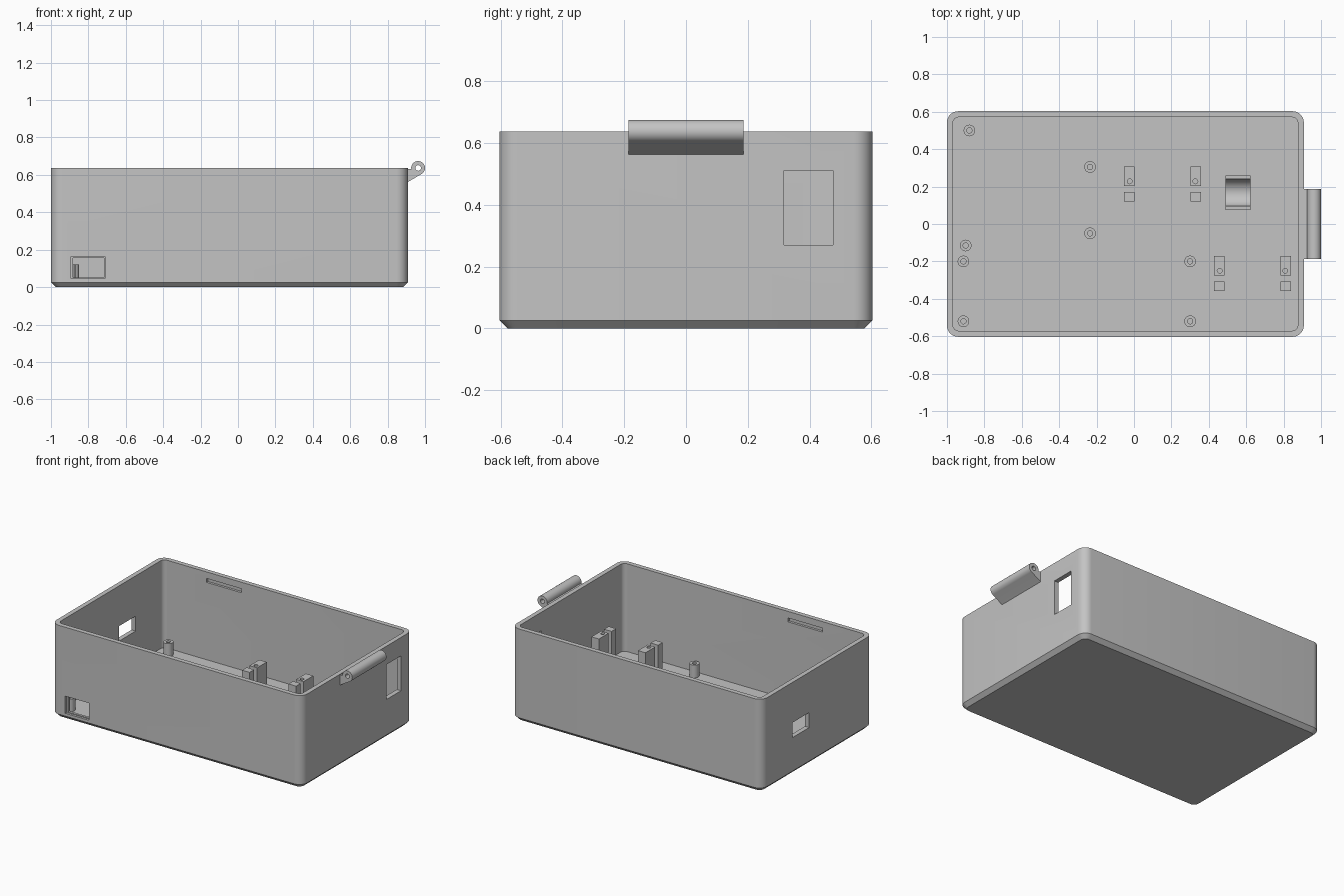
import bpy, bmesh
from math import cos, sin, pi, radians

cube = bpy.data.objects.get("Cube")
if cube:
    bpy.data.objects.remove(cube, do_unlink=True)

# One grey plastic for everything
plastic = bpy.data.materials.new("grey_plastic")
plastic.use_nodes = True
GREY = (0.55, 0.55, 0.55, 1)
plastic.diffuse_color = GREY
plastic.node_tree.nodes["Principled BSDF"].inputs["Base Color"].default_value = GREY

X0, X1, Y, TOP = -1.0, 0.908, 0.603, 0.637
WALL, FLOOR, CHAMFER = 0.032, 0.033, 0.026


def loft(name, rings):
    """Skin a stack of equal-length point rings and cap both ends."""
    bm = bmesh.new()
    loops = [[bm.verts.new(p) for p in ring] for ring in rings]
    n = len(loops[0])
    for a, b in zip(loops, loops[1:]):
        for i in range(n):
            j = (i + 1) % n
            bm.faces.new((a[i], a[j], b[j], b[i]))
    bm.faces.new(loops[0])
    bm.faces.new(loops[-1])
    bmesh.ops.recalc_face_normals(bm, faces=bm.faces)
    mesh = bpy.data.meshes.new(name)
    bm.to_mesh(mesh)
    bm.free()
    mesh.materials.append(plastic)
    ob = bpy.data.objects.new(name, mesh)
    bpy.context.collection.objects.link(ob)
    return ob


def activate(ob):
    bpy.ops.object.select_all(action='DESELECT')
    ob.select_set(True)
    bpy.context.view_layer.objects.active = ob


def smooth(ob):
    activate(ob)
    bpy.ops.object.shade_smooth_by_angle(angle=radians(30))


def cut(ob, cutter):
    cutter.hide_render = True
    mod = ob.modifiers.new("cut", 'BOOLEAN')
    mod.operation, mod.solver, mod.object = 'DIFFERENCE', 'EXACT', cutter
    activate(ob)
    bpy.ops.object.modifier_apply(modifier=mod.name)
    bpy.data.objects.remove(cutter, do_unlink=True)


def box(name, x0, x1, y0, y1, z0, z1):
    return loft(name, [[(x0, y0, z), (x1, y0, z), (x1, y1, z), (x0, y1, z)]
                       for z in (z0, z1)])


def circle(x, y, z, r, n=24):
    return [(x + r * cos(2 * pi * i / n), y + r * sin(2 * pi * i / n), z)
            for i in range(n)]


def rounded(inset, z, r, steps=8):
    """Rounded rectangle ring, inset from the case outline."""
    ring = []
    corners = [(X1, Y, 0), (X0, Y, 1), (X0, -Y, 2), (X1, -Y, 3)]
    for cx, cy, quarter in corners:
        sx = 1 if cx > 0 else -1
        sy = 1 if cy > 0 else -1
        for i in range(steps + 1):
            a = (quarter + i / steps) * pi / 2
            ring.append((cx - sx * (inset + r) + r * cos(a),
                         cy - sy * (inset + r) + r * sin(a), z))
    return ring


# Open case with chamfered base
case = loft("case", [rounded(CHAMFER, 0, 0.035),
                     rounded(0, CHAMFER, 0.06),
                     rounded(0, TOP, 0.06),
                     rounded(WALL, TOP, 0.03),
                     rounded(WALL, FLOOR, 0.03)])

# Wall openings: front port with a shallow rebate, left and right windows
cut(case, box("port_rebate", -0.893, -0.711, -0.7, -Y + 0.015, 0.045, 0.163))
cut(case, box("port_hole", -0.883, -0.717, -0.7, -0.5, 0.051, 0.157))
cut(case, box("tall_window", 0.8, 1.1, 0.317, 0.475, 0.27, 0.51))
cut(case, box("small_window", -1.1, -0.9, 0.09, 0.27, 0.257, 0.36))

# Snap grooves inside the long walls
for side in (-1, 1):
    ys = sorted((side * 0.5, side * (Y - WALL + 0.016)))
    cut(case, box("snap_groove", -0.64, -0.375, *ys, 0.565, 0.592))
smooth(case)

# Hinge knuckle: barrel blended into a wedge on the wall
HX, HZ, HR, HY = 0.963, TOP, 0.037, 0.186
profile = [(0.895, 0.552), (X1, 0.562)]
for i in range(33):
    a = radians(-60 + 250 * i / 32)
    profile.append((HX + HR * cos(a), HZ + HR * sin(a)))
profile.append((0.895, 0.63))
hinge = loft("hinge", [[(x, y, z) for x, z in profile] for y in (-HY, HY)])
cut(hinge, loft("pin_hole", [[(HX + u, y, HZ + v) for u, v, _ in circle(0, 0, 0, 0.015)]
                             for y in (-0.3, 0.3)]))
smooth(hinge)

# Board standoffs with screw holes
STANDOFFS = [(-0.88, 0.5), (-0.235, 0.305), (-0.9, -0.115), (-0.235, -0.05),
             (-0.912, -0.2), (0.3, -0.2), (-0.912, -0.52), (0.3, -0.52)]
for x, y in STANDOFFS:
    smooth(loft("standoff", [circle(x, y, FLOOR - 0.005, 0.031),
                             circle(x, y, 0.12, 0.031),
                             circle(x, y, 0.12, 0.014),
                             circle(x, y, FLOOR + 0.005, 0.014)]))


# Motor mounts: base plate and a split post at each end
def motor_mount(x, y):
    length, width, post, top = 0.411, 0.187, 0.057, 0.29
    box("mount_plate", x, x + length, y, y + width, FLOOR - 0.005, FLOOR + 0.008)
    for px, hole in ((x, 0.03), (x + length - post, post - 0.03)):
        box("mount_front_post", px, px + post, y, y + 0.05, FLOOR, top)
        rear = box("mount_rear_post", px, px + post, y + 0.082, y + width, FLOOR, top)
        cut(rear, loft("screw_hole", [circle(px + hole, y + 0.108, z, 0.013, 16)
                                      for z in (0.15, 0.4)]))


motor_mount(-0.053, 0.12)
motor_mount(0.428, -0.358)

# Cradle with a half-round groove
CY, CR, CZ = 0.168, 0.073, 0.13
section = [(CY - 0.092, FLOOR - 0.005), (CY + 0.092, FLOOR - 0.005), (CY + 0.092, CZ)]
section += [(CY + CR * cos(pi * i / 24), CZ - CR * sin(pi * i / 24)) for i in range(25)]
section.append((CY - 0.092, CZ))
smooth(loft("cradle", [[(x, y, z) for y, z in section] for x in (0.488, 0.622)]))
